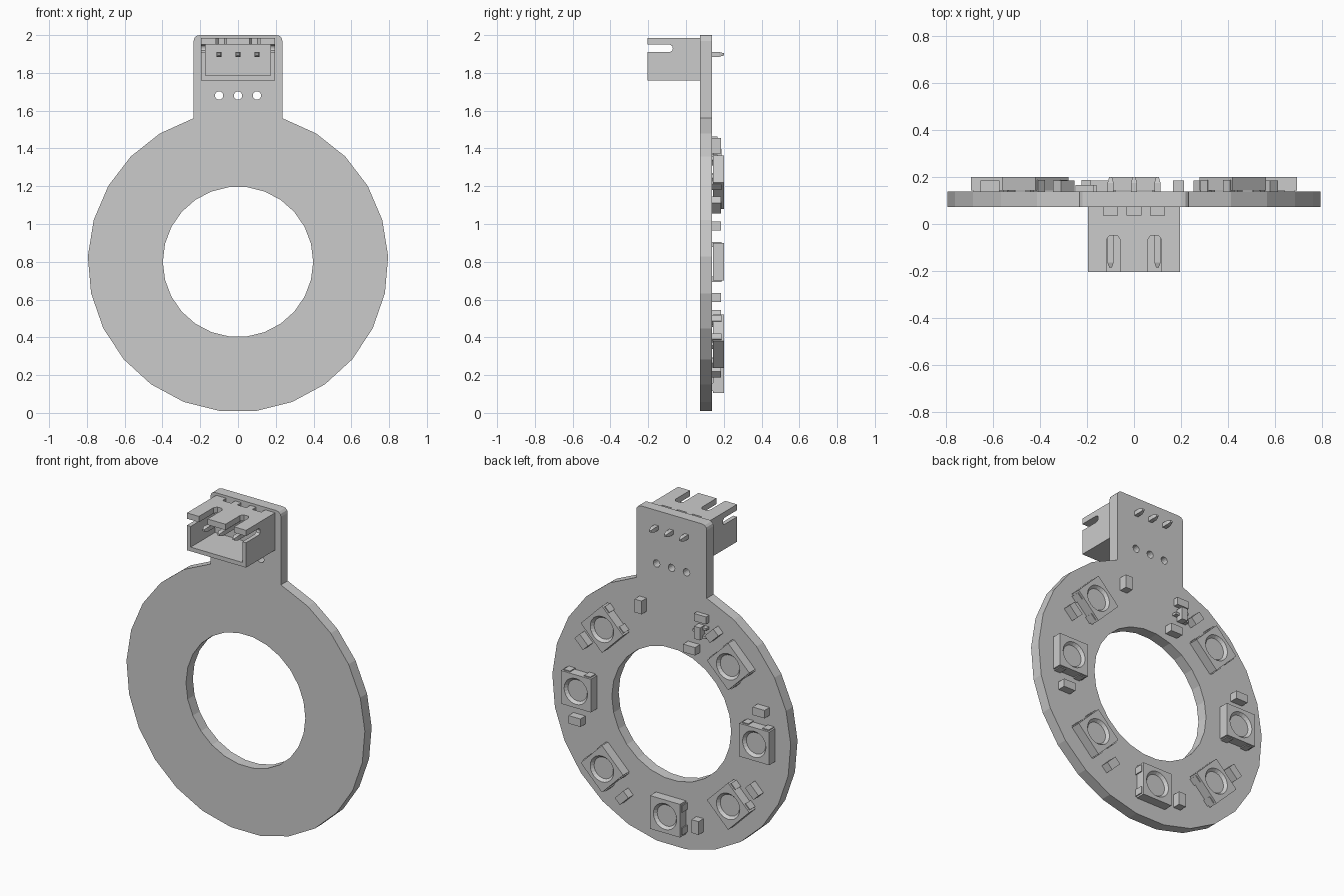
import bpy, bmesh
from math import sin, cos, pi, radians, atan2, hypot
from mathutils import Matrix

if "Cube" in bpy.data.objects:
    bpy.data.objects.remove(bpy.data.objects["Cube"])

CZ = 0.8                 # ring centre height
Y0, Y1 = 0.073, 0.138    # board front / back


def finish(name, bm):
    bmesh.ops.recalc_face_normals(bm, faces=bm.faces)
    me = bpy.data.meshes.new(name)
    bm.to_mesh(me)
    bm.free()
    ob = bpy.data.objects.new(name, me)
    bpy.context.collection.objects.link(ob)
    return ob


def boxes(name, specs):
    """Join of boxes, each (x, y, z centre, size x, y, z)."""
    bm = bmesh.new()
    for x, y, z, sx, sy, sz in specs:
        bmesh.ops.create_cube(bm, size=1, matrix=Matrix.Translation((x, y, z)) @ Matrix.Diagonal((sx, sy, sz, 1)))
    return finish(name, bm)


def loft(name, rings):
    """Skin equal-length rings of points and cap both ends."""
    bm = bmesh.new()
    vs = [[bm.verts.new(p) for p in r] for r in rings]
    n = len(vs[0])
    for a, b in zip(vs, vs[1:]):
        for i in range(n):
            j = (i + 1) % n
            bm.faces.new((a[i], a[j], b[j], b[i]))
    bm.faces.new(vs[0])
    bm.faces.new(vs[-1])
    return finish(name, bm)


def prism(name, loops, lo, hi, axis):
    """Extrude 2D loops (later loops are holes) from lo to hi along an axis."""
    cu = bpy.data.curves.new(name + "_outline", 'CURVE')
    cu.dimensions, cu.fill_mode, cu.extrude = '2D', 'BOTH', (hi - lo) / 2
    for pts in loops:
        sp = cu.splines.new('POLY')
        sp.points.add(len(pts) - 1)
        for p, (u, v) in zip(sp.points, pts):
            p.co = (u, v, 0, 1)
        sp.use_cyclic_u = True
        sp.use_smooth = False
    tmp = bpy.data.objects.new(name + "_outline", cu)
    bpy.context.collection.objects.link(tmp)
    me = bpy.data.meshes.new_from_object(tmp.evaluated_get(bpy.context.evaluated_depsgraph_get()))
    bpy.data.objects.remove(tmp)
    bm = bmesh.new()
    bm.from_mesh(me)
    bmesh.ops.remove_doubles(bm, verts=bm.verts, dist=1e-5)
    mid = (lo + hi) / 2
    for v in bm.verts:
        a, b, w = v.co.x, v.co.y, v.co.z + mid
        v.co = {'X': (w, a, b), 'Y': (a, w, b), 'Z': (a, b, w)}[axis]
    for f in bm.faces:
        f.smooth = False
    return finish(name, bm)


def circle(cx, cz, r, n, start=0.0):
    return [(cx + r * cos(start + 2 * pi * i / n), cz + r * sin(start + 2 * pi * i / n)) for i in range(n)]


# circuit board: faceted ring with a round-cornered tab and holes
a0, r0 = atan2(0.76, 0.235), hypot(0.76, 0.235)
span = 2 * pi - (pi - 2 * a0)
outline = [(r0 * cos(a0 - span * i / 23), CZ + r0 * sin(a0 - span * i / 23)) for i in range(24)]
for sx, angles in ((-1, (180, 150, 120, 90)), (1, (90, 60, 30, 0))):
    outline += [(sx * 0.205 + 0.03 * cos(radians(t)), 1.97 + 0.03 * sin(radians(t))) for t in angles]
holes = [circle(x, 1.68, 0.022, 16) for x in (-0.1, 0, 0.1)]
prism("board", [outline, circle(0, CZ, 0.398, 26)] + holes, Y0, Y1, 'Y')

# connector: slotted side walls
side = [(-0.205, 1.76), (Y0, 1.76), (Y0, 1.985), (-0.205, 1.985), (-0.205, 1.95), (-0.085, 1.95),
        (-0.073, 1.942), (-0.07, 1.93), (-0.073, 1.918), (-0.085, 1.91), (-0.205, 1.91)]
for nm, lo in (("left", -0.197), ("right", 0.172)):
    prism("connector_wall_" + nm, [side], lo, lo + 0.025, 'X')

# connector: top plate with two open slots and three rear notches
half = [(0.06, -0.205), (0.06, -0.065), (0.072, -0.048), (0.103, -0.048), (0.117, -0.065), (0.117, -0.205),
        (0.172, -0.205), (0.172, Y0), (0.13, Y0), (0.13, 0.037), (0.07, 0.037), (0.07, Y0),
        (0.03, Y0), (0.03, 0.037)]
prism("connector_top", [half + [(-x, y) for x, y in reversed(half)]], 1.95, 1.985, 'Z')
boxes("connector_floor", [(0, -0.066, 1.7725, 0.344, 0.278, 0.025)])
boxes("connector_back", [(0, 0.05, 1.8675, 0.344, 0.046, 0.165)])

# connector pins, tapered at both ends
for i, x in enumerate((-0.1, 0, 0.1)):
    loft(f"pin_{i + 1}", [[(x + sx * h, y, 1.898 + sz * h) for sx, sz in ((-1, -1), (1, -1), (1, 1), (-1, 1))]
                          for y, h in ((-0.185, 0.006), (-0.165, 0.013), (0.175, 0.013), (0.2, 0.006))])


# LED body: square block with a conical round recess, modelled at angle 0
def ring(r, y, square=False):
    pts = []
    for i in range(24):
        c, s = cos(2 * pi * i / 24), sin(2 * pi * i / 24)
        k = r / max(abs(c), abs(s)) if square else r
        pts.append((0.595 + k * c, y, k * s))
    return pts


led = loft("led_1", [ring(0.1, 0.143, True), ring(0.1, 0.2, True), ring(0.078, 0.2), ring(0.064, 0.183)])
feet = boxes("led_feet_1", [(0.595 + u * 0.068, 0.163, v * 0.092, 0.042, 0.05, 0.028)
                            for u in (-1, 1) for v in (-1, 1)])
cap = boxes("capacitor_1", [(0.614, 0.162, -0.19, 0.08, 0.048, 0.048)])


# repeat around the ring in 45 degree steps, no LED under the tab
def place(src, base, steps):
    for n, k in enumerate(steps):
        ob = src if n == 0 else src.copy()
        ob.name = f"{base}_{n + 1}"
        if n:
            bpy.context.collection.objects.link(ob)
        ob.location = (0, 0, CZ)
        ob.rotation_euler = (0, -k * pi / 4, 0)


led_steps = [0, 1, 3, 4, 5, 6, 7]
place(led, "led", led_steps)
place(feet, "led_feet", led_steps)
place(cap, "capacitor", range(8))

# small parts beside the tab
boxes("resistor", [(-0.21, 0.152, 1.44, 0.08, 0.03, 0.045)])
boxes("input_capacitor", [(-0.15, 0.162, 1.245, 0.08, 0.048, 0.048)])
boxes("transistor_body", [(-0.205, 0.166, 1.36, 0.04, 0.044, 0.075)])
boxes("transistor_legs", [(-0.235, 0.152, 1.36 + dz, 0.03, 0.028, 0.014) for dz in (-0.025, 0.025)]
      + [(-0.175, 0.152, 1.36, 0.03, 0.028, 0.014)])
